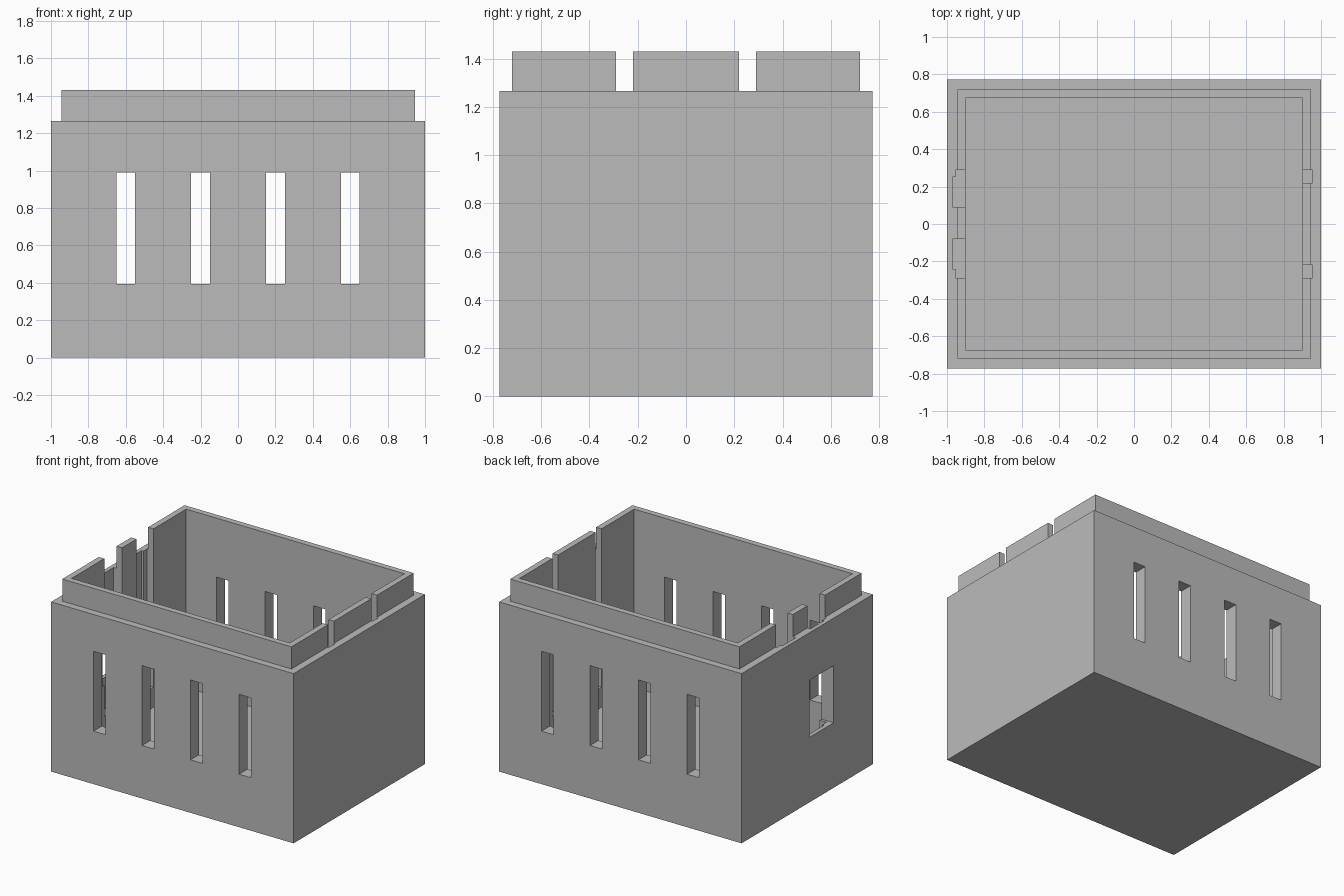
import bpy

if "Cube" in bpy.data.objects:
    bpy.data.objects.remove(bpy.data.objects["Cube"], do_unlink=True)

grey = bpy.data.materials.new("plain_grey")
grey.use_nodes = True
colour = (0.5, 0.5, 0.5, 1)
grey.diffuse_color = colour
grey.node_tree.nodes["Principled BSDF"].inputs["Base Color"].default_value = colour


def box(name, x, y, z):
    """Box spanning the given (low, high) ranges."""
    bpy.ops.mesh.primitive_cube_add(size=1, location=[sum(r) / 2 for r in (x, y, z)])
    ob = bpy.context.object
    ob.name = name
    ob.scale = [r[1] - r[0] for r in (x, y, z)]
    bpy.ops.object.transform_apply(location=True, rotation=False, scale=True)
    ob.data.materials.append(grey)
    return ob


def combine(target, tool, operation="DIFFERENCE"):
    """Apply a boolean, then discard the helper box."""
    tool.hide_render = True
    mod = target.modifiers.new("combine", "BOOLEAN")
    mod.operation = operation
    mod.solver = "EXACT"
    mod.object = tool
    bpy.context.view_layer.objects.active = target
    bpy.ops.object.modifier_apply(modifier=mod.name)
    bpy.data.objects.remove(tool, do_unlink=True)


# Outer walls with a stepped lip on top
enclosure = box("enclosure_shell", (-1, 1), (-0.773, 0.773), (0, 1.265))
lip = box("lip", (-0.945, 0.945), (-0.72, 0.72), (0.6, 1.43))
combine(enclosure, lip, "UNION")

# Open inside above the floor
combine(enclosure, box("cavity", (-0.9, 0.9), (-0.675, 0.675), (0.1, 1.6)))

# Vent slots through the front and back walls
for x in (-0.6, -0.2, 0.2, 0.6):
    combine(enclosure, box("vent_slot", (x - 0.05, x + 0.05), (-1, 1), (0.395, 0.99)))

# Narrow board grooves down both side walls
for y in (-0.255, 0.255):
    for x in ((-0.955, -0.8), (0.8, 0.955)):
        combine(enclosure, box("board_groove", x, (y - 0.035, y + 0.035), (0.25, 1.6)))

# Wide deep grooves beside the post on one side wall
for y in (-0.16, 0.17):
    combine(enclosure, box("deep_groove", (-0.97, -0.8), (y - 0.08, y + 0.08), (0.25, 1.6)))

# Port opening through the same wall
combine(enclosure, box("port_opening", (-1.1, -0.8), (-0.31, -0.025), (0.485, 0.91)))
